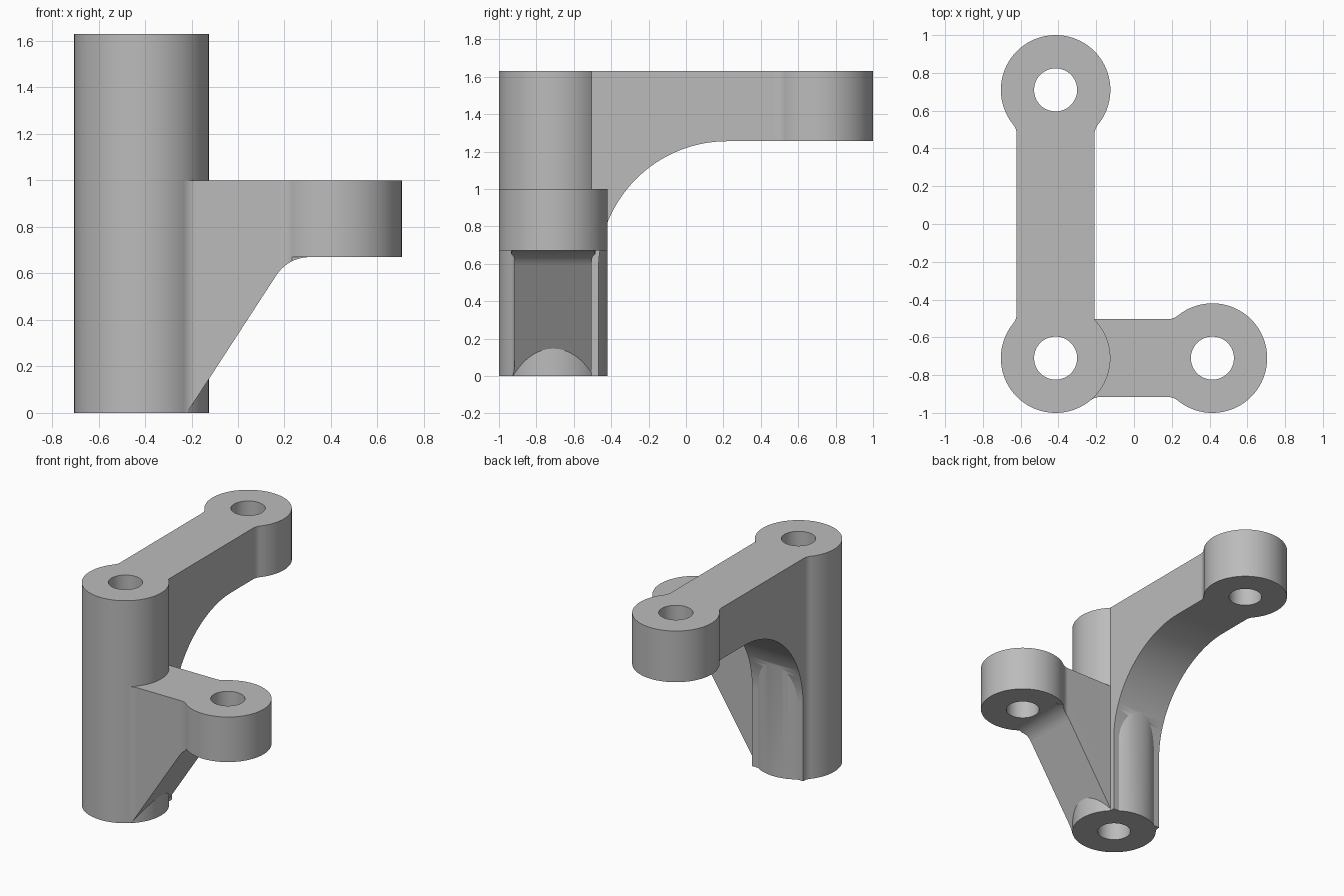
import bpy, bmesh, math
from mathutils import Vector

if "Cube" in bpy.data.objects:
    bpy.data.objects.remove(bpy.data.objects["Cube"], do_unlink=True)

R, HOLE, W, F = 0.29, 0.114, 0.206, 0.085    # boss, bore, half arm width, neck fillet
PX, PY = -0.415, -0.71                       # post axis
TOP = 1.63

grey = bpy.data.materials.new("cast_grey")
grey.use_nodes = True
colour = (0.5, 0.5, 0.5, 1)
grey.diffuse_color = colour
grey.node_tree.nodes["Principled BSDF"].inputs["Base Color"].default_value = colour


def prism(name, points, direction):
    """Extrude a closed outline along a direction."""
    bm = bmesh.new()
    face = bm.faces.new([bm.verts.new(p) for p in points])
    ext = bmesh.ops.extrude_face_region(bm, geom=[face])
    verts = [g for g in ext["geom"] if isinstance(g, bmesh.types.BMVert)]
    bmesh.ops.translate(bm, verts=verts, vec=Vector(direction))
    bmesh.ops.recalc_face_normals(bm, faces=bm.faces)
    mesh = bpy.data.meshes.new(name)
    bm.to_mesh(mesh)
    bm.free()
    mesh.materials.append(grey)
    obj = bpy.data.objects.new(name, mesh)
    bpy.context.collection.objects.link(obj)
    return obj


def arc(cx, cy, r, a0, a1, n):
    return [(cx + r * math.cos(a0 + (a1 - a0) * i / n),
             cy + r * math.sin(a0 + (a1 - a0) * i / n)) for i in range(n + 1)]


def cylinder(name, x, y, r, z0, z1, n=96):
    ring = arc(x, y, r, 0, math.tau, n)[:-1]
    return prism(name, [(a, b, z0) for a, b in ring], (0, 0, z1 - z0))


def combine(target, tool, operation):
    mod = target.modifiers.new(operation.lower(), "BOOLEAN")
    mod.operation, mod.solver, mod.object = operation, "EXACT", tool
    bpy.context.view_layer.objects.active = target
    bpy.ops.object.modifier_apply(modifier=mod.name)
    bpy.data.objects.remove(tool, do_unlink=True)


def footprint(length, post_side):
    """Arm plan: filleted necks at the boss, and on one side at the post."""
    c = math.sqrt((R + F) ** 2 - (W + F) ** 2)
    neck = arc(c, W + F, F, math.atan2(-W - F, -c), -math.pi / 2, 8)
    far = [(length - u, v) for u, v in reversed(neck)]

    def side(s):
        near = neck if s == post_side else []
        return [(u, s * v) for u, v in [(0, W)] + near + far + [(length, W)]]
    return side(1) + side(-1)[::-1]


# Long upper arm with its curved web down the back of the post
plan = [(PX - v, PY + u, -0.1) for u, v in footprint(1.42, 1)]
long_arm = prism("long_arm", plan, (0, 0, 2))
sweep = arc(0.22, 0.567, 0.688, math.pi, math.pi / 2, 32)
side = [(PY - 0.1, 0), (-0.468, 0)] + sweep + [(0.8, 1.255), (0.8, TOP), (PY - 0.1, TOP)]
combine(long_arm, prism("long_profile", [(-1, y, z) for y, z in side], (1, 0, 0)), "INTERSECT")

# Short side arm with its sloping gusset
plan = [(PX + u, PY + v, -0.1) for u, v in footprint(0.83, -1)]
short_arm = prism("short_arm", plan, (0, 0, 2))
bend = arc(0.308, 0.5, 0.17, math.radians(147), math.pi / 2, 10)
side = [(PX - 0.1, 0), (-0.22, 0)] + bend + [(0.6, 0.67), (0.6, 1), (PX - 0.1, 1)]
combine(short_arm, prism("short_profile", [(x, -1.2, z) for x, z in side], (0, 1, 0)), "INTERSECT")

# Post and the two end bosses joined into one casting
body = cylinder("bracket_body", PX, PY, R, 0, TOP)
combine(body, long_arm, "UNION")
combine(body, short_arm, "UNION")
combine(body, cylinder("long_boss", PX, -PY, R, 1.255, TOP), "UNION")
combine(body, cylinder("short_boss", -PX, PY, R, 0.67, 1), "UNION")

# Bores through the post and both bosses
for x, y in ((PX, PY), (PX, -PY), (-PX, PY)):
    combine(body, cylinder("bore", x, y, HOLE, -0.2, 2, 64), "DIFFERENCE")

# Smooth curves, crisp edges
bpy.ops.object.select_all(action="DESELECT")
body.select_set(True)
bpy.context.view_layer.objects.active = body
bpy.ops.object.shade_smooth_by_angle(angle=math.radians(25))
weighted = body.modifiers.new("flat_sides", "WEIGHTED_NORMAL")
weighted.keep_sharp = True
